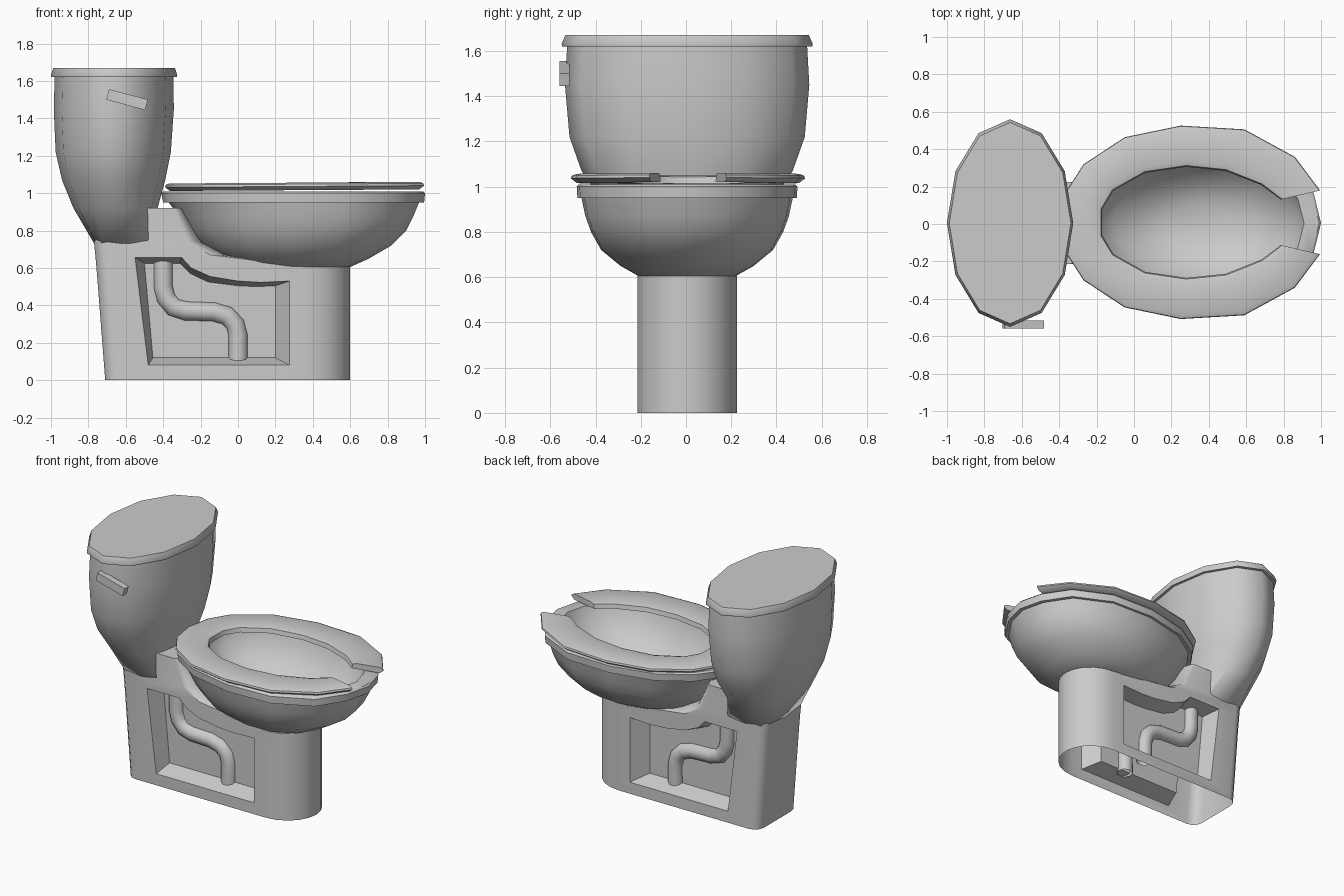
import bpy, bmesh, math

if "Cube" in bpy.data.objects:
    bpy.data.objects.remove(bpy.data.objects["Cube"])

Y0 = 0.005  # shared centre line


def finish(name, bm, angle=35):
    bmesh.ops.recalc_face_normals(bm, faces=bm.faces)
    me = bpy.data.meshes.new(name)
    bm.to_mesh(me)
    bm.free()
    ob = bpy.data.objects.new(name, me)
    bpy.context.collection.objects.link(ob)
    smooth(ob, angle)
    return ob


def smooth(ob, angle=35):
    bpy.ops.object.select_all(action='DESELECT')
    ob.select_set(True)
    bpy.context.view_layer.objects.active = ob
    bpy.ops.object.shade_smooth_by_angle(angle=math.radians(angle))


def add_loft(bm, rings, closed=True, cap_start=True, cap_end=True):
    """Bridge equal-length point rings with quads and cap the ends."""
    vs = [[bm.verts.new(p) for p in r] for r in rings]
    n = len(vs[0])
    for a, b in zip(vs, vs[1:]):
        for i in range(n if closed else n - 1):
            j = (i + 1) % n
            bm.faces.new((a[i], a[j], b[j], b[i]))
    if cap_start:
        bm.faces.new(vs[0])
    if cap_end:
        bm.faces.new(vs[-1])


def loft(name, rings, angle=35, **kw):
    bm = bmesh.new()
    add_loft(bm, rings, **kw)
    return finish(name, bm, angle)


def oval(z, cx, rx, ry, power=1.0, n=12):
    """Ellipse ring; power below 1 makes it boxier."""
    def sp(v):
        return math.copysign(abs(v) ** power, v) if abs(v) > 1e-6 else 0
    return [(cx + rx * sp(math.cos(2 * math.pi * i / n)),
             Y0 + ry * sp(math.sin(2 * math.pi * i / n)), z) for i in range(n)]


# Egg outline of the bowl: x fraction from back to front, y fraction
EGG_HALF = [(.97, .35), (.885, .72), (.70, .975), (.47, 1), (.25, .86), (.10, .59), (.025, .30)]
EGG = [(1, 0)] + EGG_HALF + [(0, 0)] + [(x, -y) for x, y in reversed(EGG_HALF)]


def egg(z, left, right, w):
    return [(left + (right - left) * u, Y0 + w * v, z) for u, v in EGG]


# Pedestal plan: rounded nose in front, small rounded corners at the back
def plan(z, left, right, nose, w=.22, c=.07):
    pts = []
    for i in range(11):
        a = math.radians(-90 + 18 * i)
        pts.append((right - nose + nose * math.cos(a), Y0 + w * math.sin(a), z))
    for base, sy in ((90, 1), (180, -1)):
        for i in range(4):
            a = math.radians(base + 30 * i)
            pts.append((left + c + c * math.cos(a), Y0 + sy * (w - c) + c * math.sin(a), z))
    return pts


# Pedestal body with neck under the tank
pedestal = loft("pedestal", [
    plan(0, -.71, .6, .24), plan(.605, -.757, .6, .24), plan(.67, -.763, -.05, .1),
    plan(.74, -.77, -.19, .08), plan(.92, -.78, -.29, .05)])

# Recess cutter for both sides
outer = [(-.55, .655), (-.3, .655), (-.25, .6), (-.15, .555), (0, .53), (.12, .523),
         (.275, .53), (.275, .08), (-.48, .08)]
inner = [(-.5, .625), (-.31, .625), (-.255, .57), (-.16, .525), (0, .505), (.1, .5),
         (.2, .505), (.2, .12), (-.455, .12)]
bm = bmesh.new()
for s in (-1, 1):
    add_loft(bm, [[(x, Y0 + s * d, z) for x, z in prof]
                  for prof, d in ((outer, .32), (outer, .22), (inner, .108))])
cutter = finish("recess_cutter", bm)
mod = pedestal.modifiers.new("recess", 'BOOLEAN')
mod.operation = 'DIFFERENCE'
mod.solver = 'EXACT'
mod.object = cutter
bpy.context.view_layer.objects.active = pedestal
bpy.ops.object.modifier_apply(modifier=mod.name)
bpy.data.objects.remove(cutter)

# Open the underside of the pedestal
bm = bmesh.new()
bm.from_mesh(pedestal.data)
bmesh.ops.delete(bm, geom=[f for f in bm.faces if all(v.co.z < .001 for v in f.verts)],
                 context='FACES')
bm.to_mesh(pedestal.data)
bm.free()
smooth(pedestal)

# Trap pipes half sunk into the recess panels
path = [(-.4, .65), (-.4, .5), (-.385, .44), (-.345, .39), (-.28, .37), (-.13, .365),
        (-.06, .345), (-.015, .3), (0, .24), (0, .1)]
for side, s in (("front", -1), ("back", 1)):
    cu = bpy.data.curves.new("pipe_" + side, 'CURVE')
    cu.dimensions = '3D'
    cu.bevel_depth = .053
    cu.bevel_resolution = 3
    sp = cu.splines.new('POLY')
    sp.points.add(len(path) - 1)
    for p, (x, z) in zip(sp.points, path):
        p.co = (x, Y0 + s * .1, z, 1)
    ob = bpy.data.objects.new("pipe_" + side, cu)
    bpy.context.collection.objects.link(ob)
    bpy.ops.object.select_all(action='DESELECT')
    ob.select_set(True)
    bpy.context.view_layer.objects.active = ob
    bpy.ops.object.convert(target='MESH')
    smooth(ob, 50)

# Bowl: outside, rim and inside in one loft
loft("bowl", [egg(*r) for r in (
    (.605, .02, .6, .215), (.65, -.10, .70, .295), (.72, -.2, .82, .38), (.8, -.27, .90, .425),
    (.87, -.31, .935, .45), (.95, -.37, .968, .467),
    (.95, -.4, .995, .485), (1.0, -.41, 1.0, .488), (1.01, -.4, .99, .478),
    (1.01, -.22, .91, .37), (.93, -.2, .88, .35), (.84, -.11, .80, .30),
    (.75, .02, .68, .22), (.69, .17, .5, .11))], angle=45)

# Seat: C-shaped ring with a gap at the front, tilted up slightly
seat_out = [(.995, .17), (.86, .35), (.59, .497), (.25, .517), (-.05, .455), (-.27, .31),
            (-.36, .17), (-.39, 0)]
seat_in = [(.785, .122), (.68, .2), (.49, .275), (.28, .297), (.06, .265), (-.11, .17),
           (-.17, .07), (-.17, 0)]


def mirrored(half):
    return half + [(x, -y) for x, y in reversed(half[:-1])]


sections = []
for (ox, oy), (ix, iy) in zip(mirrored(seat_out), mirrored(seat_in)):
    sections.append([(ox + (ix - ox) * t, Y0 + .004 + oy + (iy - oy) * t, z + .006 * ox)
                     for t, z in ((.12, 1.014), (0, 1.034), (.015, 1.046), (.1, 1.054),
                                  (.85, 1.054), (.97, 1.046), (1, 1.016))])
loft("seat", sections, angle=50)

# Tank, blending into the boxy neck below
loft("tank", [oval(*r) for r in (
    (.73, -.6, .169, .222, .4), (.92, -.655, .225, .365),
    (1.07, -.665, .276, .467), (1.22, -.667, .308, .52), (1.45, -.664, .321, .54),
    (1.63, -.663, .317, .53))], angle=65)

# Tank lid
loft("tank_lid", [oval(*r) for r in (
    (1.62, -.6625, .335, .553), (1.632, -.6625, .3375, .555), (1.67, -.6625, .325, .538))],
    angle=55)

# Flush lever
bm = bmesh.new()
bmesh.ops.create_cube(bm, size=1)
for v in bm.verts:
    v.co.x *= .215
    v.co.y *= .045
    v.co.z *= .058
lever = finish("flush_lever", bm)
lever.location = (-.593, -.5375, 1.5)
lever.rotation_euler = (0, math.radians(15), 0)
